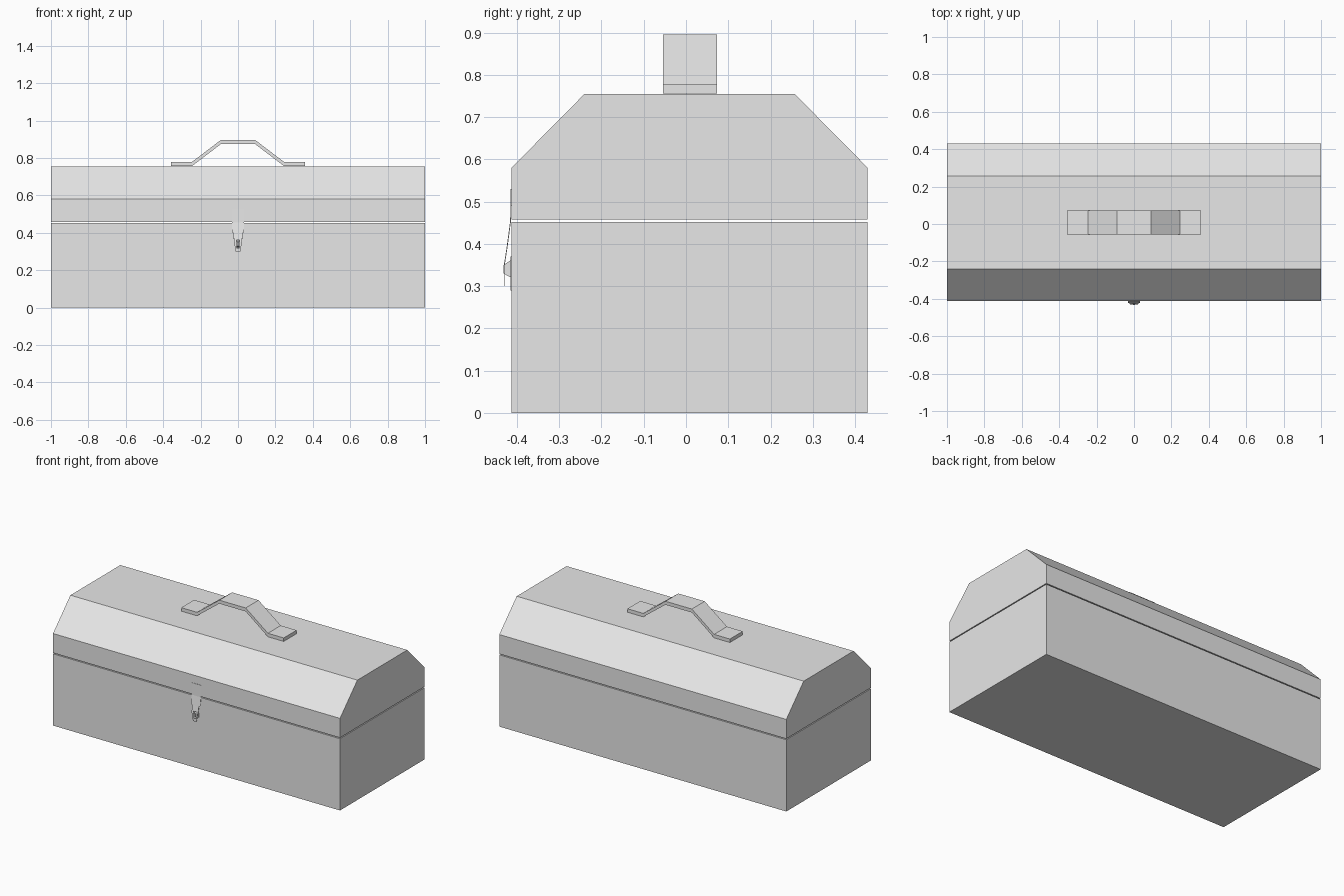
import bpy, bmesh

if "Cube" in bpy.data.objects:
    bpy.data.objects.remove(bpy.data.objects["Cube"])

grey = bpy.data.materials.new("light_grey_metal")
grey.diffuse_color = (0.8, 0.8, 0.8, 1)
grey.use_nodes = True
grey.node_tree.nodes["Principled BSDF"].inputs["Base Color"].default_value = grey.diffuse_color


def finish(name, bm):
    bmesh.ops.recalc_face_normals(bm, faces=bm.faces)
    me = bpy.data.meshes.new(name)
    bm.to_mesh(me)
    bm.free()
    me.materials.append(grey)
    ob = bpy.data.objects.new(name, me)
    bpy.context.collection.objects.link(ob)
    return ob


def prism(name, profile, a, b, axis):
    """Extrude a profile (u, z) from a to b along x or y."""
    bm = bmesh.new()
    point = (lambda u, z: (a, u, z)) if axis == "x" else (lambda u, z: (u, a, z))
    face = bm.faces.new([bm.verts.new(point(u, z)) for u, z in profile])
    ext = bmesh.ops.extrude_face_region(bm, geom=[face])["geom"]
    move = (b - a, 0, 0) if axis == "x" else (0, b - a, 0)
    bmesh.ops.translate(bm, vec=move,
                        verts=[g for g in ext if isinstance(g, bmesh.types.BMVert)])
    return finish(name, bm)


FRONT, BACK = -0.413, 0.43

# Lower box and chamfered lid, separated by a thin gap
prism("box_body", [(FRONT, 0), (BACK, 0), (BACK, 0.452), (FRONT, 0.452)], -1, 1, "x")
prism("lid", [(FRONT, 0.458), (BACK, 0.458), (BACK, 0.58), (0.257, 0.755),
              (-0.24, 0.755), (FRONT, 0.58)], -1, 1, "x")

# Bent strap handle
path = [(-0.357, 0.756), (-0.247, 0.756), (-0.092, 0.874)]
path += [(-x, z) for x, z in reversed(path)]
strap = path + [(x, z + 0.022) for x, z in reversed(path)]
prism("handle", strap, -0.055, 0.073, "y")

# Latch hasp: tapered bent strip with a slot, rows are (z, y, half width)
rows = [(0.53, -0.414, 0.033), (0.455, -0.415, 0.033), (0.402, -0.422, 0.033),
        (0.398, -0.4225, 0.025), (0.362, -0.428, 0.022), (0.35, -0.430, 0.021),
        (0.32, -0.430, 0.016), (0.30, -0.430, 0.012)]
bm = bmesh.new()
grid = [[bm.verts.new((x, y, z)) for x in (-w, -0.009, 0.009, w)] for z, y, w in rows]
for i in range(len(rows) - 1):
    for j in range(3):
        if j == 1 and i in (4, 5):
            continue  # slot opening
        bm.faces.new((grid[i][j], grid[i + 1][j], grid[i + 1][j + 1], grid[i][j + 1]))
hasp = finish("latch_hasp", bm)
mod = hasp.modifiers.new("thickness", "SOLIDIFY")
mod.thickness = 0.002
mod.offset = 0

# Catch plate and staple on the body
prism("catch_plate", [(-0.014, 0.29), (0.014, 0.29), (0.018, 0.37), (-0.018, 0.37)],
      -0.415, FRONT, "y")
prism("catch_staple", [(-0.414, 0.32), (-0.414, 0.362), (-0.432, 0.35), (-0.432, 0.33)],
      -0.005, 0.005, "x")
